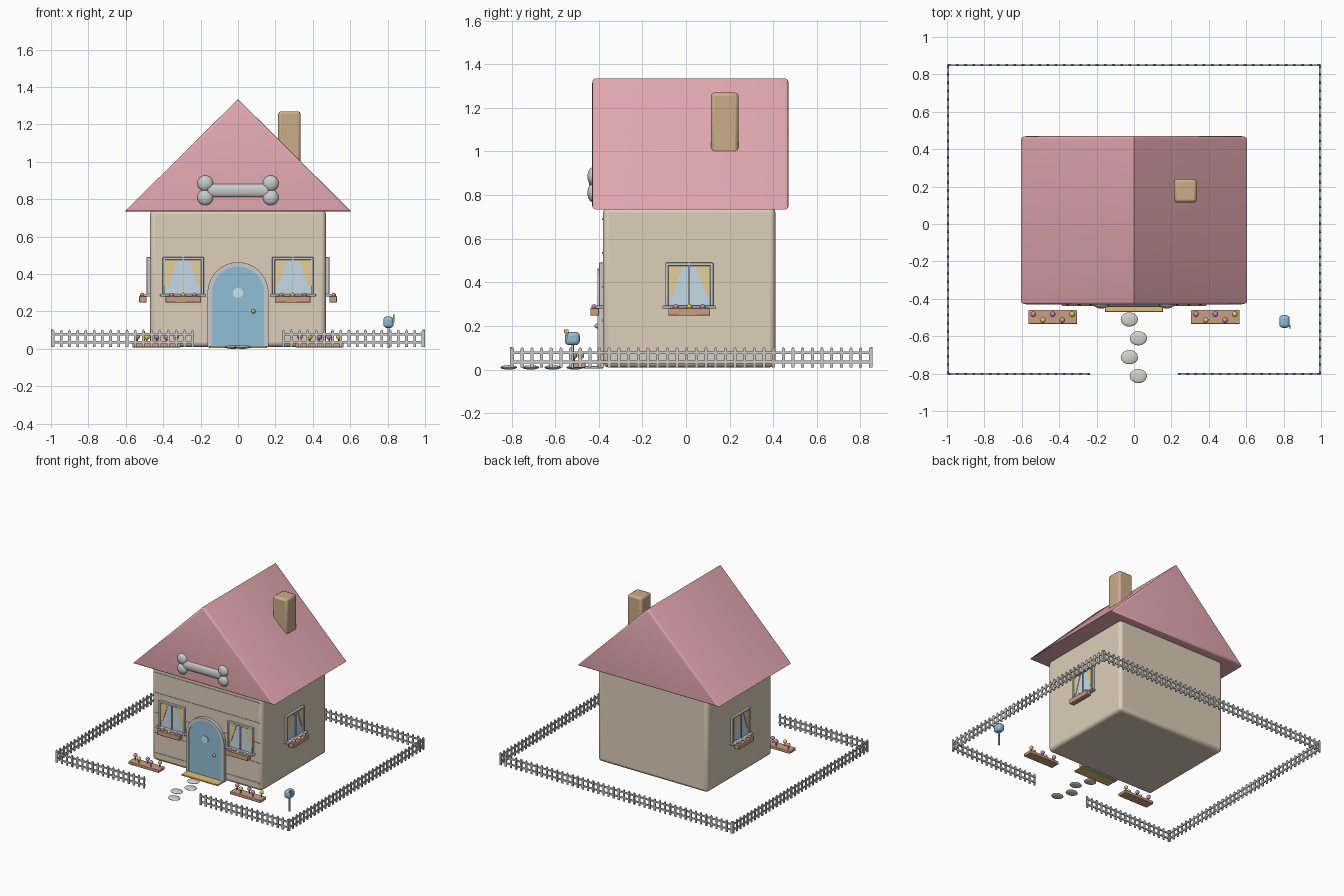
import bpy, bmesh, math
from mathutils import Matrix, Vector

if "Cube" in bpy.data.objects:
    bpy.data.objects.remove(bpy.data.objects["Cube"])

MATS = {}
def mat(hexcol):
    if hexcol not in MATS:
        m = bpy.data.materials.new("colour_" + hexcol)
        lin = [(int(hexcol[i:i + 2], 16) / 255) ** 2.2 for i in (0, 2, 4)]
        m.diffuse_color = (*lin, 1)
        m.use_nodes = True
        m.node_tree.nodes["Principled BSDF"].inputs["Base Color"].default_value = m.diffuse_color
        MATS[hexcol] = m
    return MATS[hexcol]

def finish(name, bm, col=None, M=None, bevel=0, seg=2, angle=35):
    bmesh.ops.recalc_face_normals(bm, faces=bm.faces)
    me = bpy.data.meshes.new(name)
    bm.to_mesh(me)
    bm.free()
    if M:
        me.transform(M)
    ob = bpy.data.objects.new(name, me)
    bpy.context.collection.objects.link(ob)
    if col:
        me.materials.append(mat(col))
    if bevel:
        b = ob.modifiers.new("bevel", 'BEVEL')
        b.width, b.segments, b.limit_method = bevel, seg, 'ANGLE'
    bpy.ops.object.select_all(action='DESELECT')
    ob.select_set(True)
    bpy.context.view_layer.objects.active = ob
    bpy.ops.object.shade_smooth_by_angle(angle=math.radians(angle))
    return ob

def add_box(bm, x0, x1, y0, y1, z0, z1):
    m = Matrix.Translation(((x0 + x1) / 2, (y0 + y1) / 2, (z0 + z1) / 2)) @ Matrix.Diagonal((x1 - x0, y1 - y0, z1 - z0, 1))
    bmesh.ops.create_cube(bm, size=1, matrix=m)

def boxes(name, dims, col=None, M=None, bevel=0, seg=2):
    bm = bmesh.new()
    for d in dims:
        add_box(bm, *d)
    return finish(name, bm, col, M, bevel, seg)

def add_prism(bm, pts, y0, y1):
    f = bm.faces.new([bm.verts.new((x, y0, z)) for x, z in pts])
    ext = bmesh.ops.extrude_face_region(bm, geom=[f])['geom']
    bmesh.ops.translate(bm, vec=(0, y1 - y0, 0), verts=[v for v in ext if isinstance(v, bmesh.types.BMVert)])
    if f not in bm.faces or not any(len(e.link_faces) == 1 for e in bm.edges):
        return
    bmesh.ops.holes_fill(bm, edges=[e for e in bm.edges if len(e.link_faces) == 1])

def prism(name, pts, y0, y1, col=None, M=None, bevel=0):
    bm = bmesh.new()
    add_prism(bm, pts, y0, y1)
    return finish(name, bm, col, M, bevel)

def balls(name, centres, r, col=None, M=None, u=16, v=10):
    r = r if isinstance(r, tuple) else (r, r, r)
    bm = bmesh.new()
    for c in centres:
        bmesh.ops.create_uvsphere(bm, u_segments=u, v_segments=v, radius=1,
                                  matrix=Matrix.Translation(c) @ Matrix.Diagonal((*r, 1)))
    return finish(name, bm, col, M, angle=60)

def rods(name, bases, r, h, col=None, axis=None, M=None, n=16):
    bm = bmesh.new()
    R = axis or Matrix.Identity(4)
    for b in bases:
        bmesh.ops.create_cone(bm, cap_ends=True, segments=n, radius1=r, radius2=r, depth=h,
                              matrix=Matrix.Translation(b) @ R)
    return finish(name, bm, col, M)

def arch(r, zc, z0, n=20):
    a = [(r * math.cos(math.pi * i / n), zc + r * math.sin(math.pi * i / n)) for i in range(n + 1)]
    return [(r, z0)] + a + [(-r, z0)]

ALONG_Y = Matrix.Rotation(math.pi / 2, 4, 'X')
ALONG_X = Matrix.Rotation(math.pi / 2, 4, 'Y')
WALL, ROOF, BLUE, WOOD, YELLOW = "DCCDB8", "E5A9B1", "8FBDD6", "C99D80", "E0BE70"
FLOWERS = ["D98CA8", "E8C860", "B58CC8"]

# House body and siding strips
boxes("house_walls", [(-.47, .47, -.38, .41, .01, .745)], WALL, bevel=.025, seg=3)
boxes("siding_strips", [(-.45, .45, -.384, -.375, z - .004, z + .004) for z in (.07, .225, .38, .535, .69)], WALL)

# Gable roof with softened gable rims
bm = bmesh.new()
add_prism(bm, [(-.605, .735), (.605, .735), (0, 1.335)], -.43, .47)
rims = [e for e in bm.edges if abs(e.verts[0].co.y - e.verts[1].co.y) < .01]
bmesh.ops.bevel(bm, geom=rims, offset=.015, segments=3, profile=.5, affect='EDGES')
finish("roof", bm, ROOF)

# Chimney
boxes("chimney", [(.215, .335, .115, .24, .93, 1.27)], "C9AB8A", bevel=.015)

# Bone ornament on the gable
balls("bone_ends", [(x, -.425, z) for x in (-.175, .175) for z in (.81, .885)], (.043, .027, .043), u=24, v=16)
bm = bmesh.new()
bmesh.ops.create_cone(bm, cap_ends=True, segments=24, radius1=.036, radius2=.036, depth=.32,
                      matrix=Matrix.Translation((0, -.425, .847)) @ Matrix.Diagonal((1, .55, 1, 1)) @ ALONG_X)
finish("bone_shaft", bm)

# Arched door, surround, porthole, knob and mat
prism("door", arch(.14, .3, .01), -.4, -.375, BLUE)
outer, inner = arch(.163, .3, .01), arch(.14, .3, .01)
bm = bmesh.new()
loops = [[bm.verts.new((x, y, z)) for x, z in p] for p, y in
         ((outer, -.375), (outer, -.405), (inner, -.405), (inner, -.375))]
for k in range(4):
    A, B = loops[k], loops[(k + 1) % 4]
    for i in range(len(A) - 1):
        bm.faces.new((A[i], A[i + 1], B[i + 1], B[i]))
for i in (0, -1):
    bm.faces.new([l[i] for l in loops])
finish("door_surround", bm)
rods("door_porthole", [(0, -.4, .3)], .027, .012, "CFE2EE", ALONG_Y, n=24)
balls("door_knob", [(.082, -.408, .2)], .011, YELLOW)
boxes("door_mat", [(-.155, .155, -.47, -.38, .004, .016)], YELLOW, bevel=.003)

# Windows, modelled facing -y around the wall point, then placed on three walls
def window(tag, M):
    w, z0, z1, t = .11, .28, .49, .014
    boxes(tag + "_glass", [(-.1, .1, -.008, .005, z0, z1 - .005)], "C3D9E6", M)
    boxes(tag + "_frame", [(-w, -w + t, -.018, .005, z0, z1), (w - t, w, -.018, .005, z0, z1),
                           (-w, w, -.018, .005, z1 - t, z1), (-w, w, -.018, .005, z0, z0 + t)], None, M, bevel=.003)
    boxes(tag + "_mullion", [(-.004, .004, -.016, .005, z0, z1)], "EDEDED", M)
    for s, side in ((-1, "left"), (1, "right")):
        prism(tag + "_curtain_" + side, [(s * .097, .478), (s * .03, .478), (s * .078, .34), (s * .097, .335)],
              -.012, -.007, "E3CD96", M)
    boxes(tag + "_sill", [(-.123, .123, -.035, .005, .28, .293)], None, M, bevel=.004)
    boxes(tag + "_planter", [(-.095, .095, -.058, -.018, .247, .283)], WOOD, M, bevel=.004)
    for i, c in enumerate(FLOWERS):
        balls(f"{tag}_flower_{i}", [((i - 1) * .062, -.042, .288)], .012, c, M)

for s, side in ((-1, "left"), (1, "right")):
    window("front_window_" + side, Matrix.Translation((s * .293, -.38, 0)))
    window("side_window_" + side, Matrix.Translation((s * .47, .015, 0)) @ Matrix.Rotation(s * math.pi / 2, 4, 'Z'))

    # Flower beds beside the door
    cx = s * .435
    boxes("flower_bed_" + side, [(cx - .13, cx + .13, -.535, -.46, .008, .03)], WOOD, bevel=.004)
    spots = [(cx + (i - 2) * .052, -.498 + (.016 if i % 2 == 0 else -.016)) for i in range(5)]
    rods("flower_stems_" + side, [(x, y, .042) for x, y in spots], .004, .04, "8FAE7C", n=8)
    for i, (x, y) in enumerate(spots):
        balls(f"bed_flower_{side}_{i}", [(x, y, .064)], .015, FLOWERS[i % 3])

# Stepping stones
balls("stepping_stones", [(-.025 if i % 2 == 0 else .023, -.51 - i * .101, .01) for i in range(4)],
      (.046, .038, .01), "D5D2CC", u=24)

# Mailbox on a post, with flag
rods("mailbox_post", [(.805, -.52, .06)], .006, .11, n=12)
boxes("mailbox", [(.777, .832, -.555, -.487, .112, .173)], BLUE, bevel=.018, seg=3)
boxes("mailbox_flag", [(.83, .836, -.545, -.539, .14, .18), (.83, .836, -.56, -.539, .167, .184)], YELLOW)

# Picket fence runs, each modelled along x then placed
def fence(name, p, q):
    p, q = Vector((*p, 0)), Vector((*q, 0))
    d = q - p
    L = d.length
    n = round(L / .0445)
    bm = bmesh.new()
    for i in range(n + 1):
        x = .007 + (L - .014) * i / n
        add_prism(bm, [(x - .007, .01), (x + .007, .01), (x + .007, .096), (x, .104), (x - .007, .096)], -.004, .004)
    for z in (.035, .078):
        add_box(bm, 0, L, -.002, .006, z - .006, z + .006)
    finish(name, bm, None, Matrix.Translation(p) @ Matrix.Rotation(math.atan2(d.y, d.x), 4, 'Z'))

X, F, B = .996, -.802, .852
fence("front_fence_left", (-X, F), (-.235, F))
fence("front_fence_right", (.235, F), (X, F))
fence("right_fence", (X, F), (X, B))
fence("back_fence", (X, B), (-X, B))
fence("left_fence", (-X, B), (-X, F))
